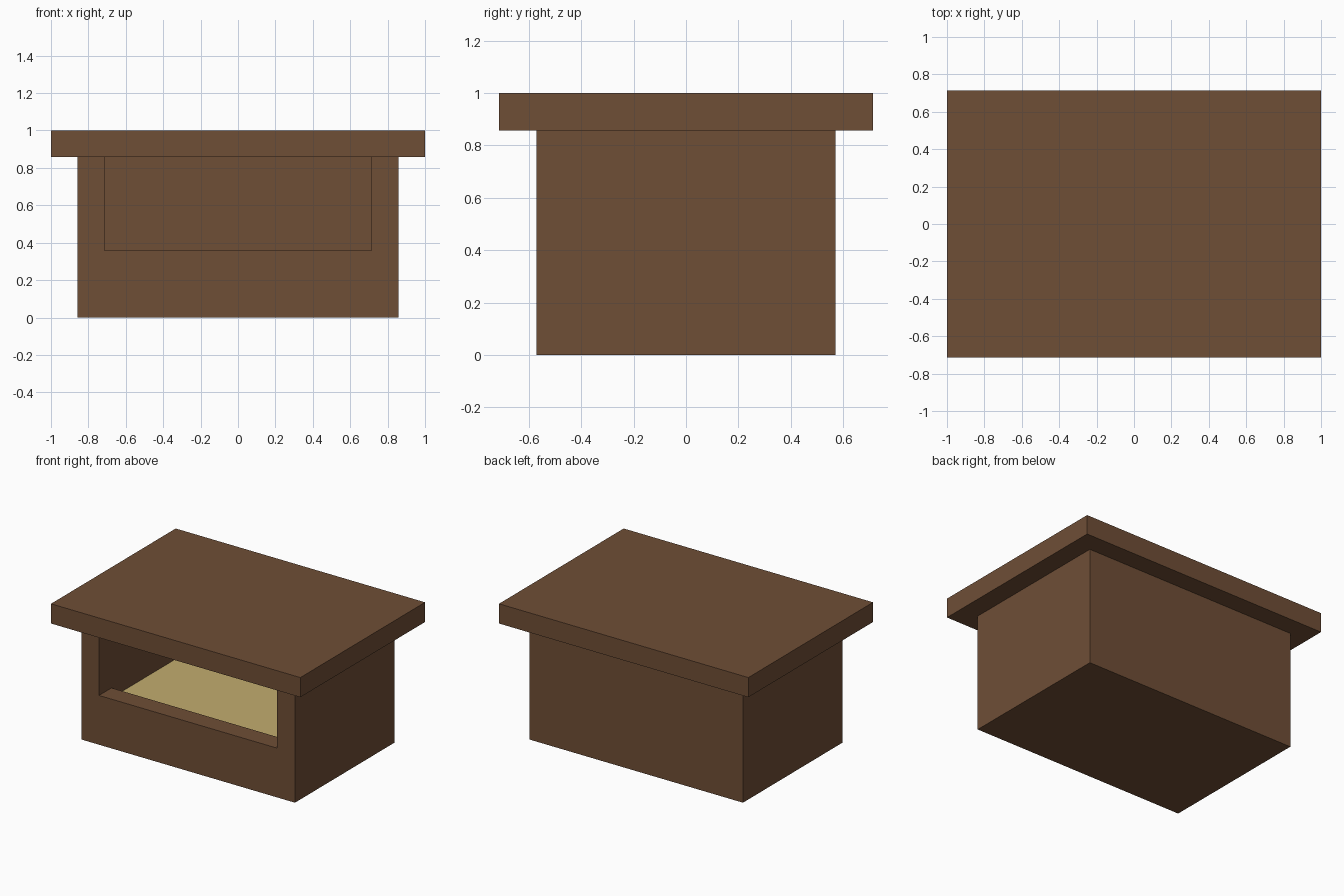
import bpy
import bmesh

if "Cube" in bpy.data.objects:
    bpy.data.objects.remove(bpy.data.objects["Cube"], do_unlink=True)

U = 1 / 7  # board thickness, the module of the whole box


def material(name, srgb):
    colour = [((c / 255 + 0.055) / 1.055) ** 2.4 for c in srgb] + [1]
    mat = bpy.data.materials.new(name)
    mat.use_nodes = True
    mat.diffuse_color = colour
    mat.node_tree.nodes["Principled BSDF"].inputs["Base Color"].default_value = colour
    return mat


def prism(name, profile, half_width, mat):
    """Extrude a closed (y, z) profile along x, symmetric about the centre."""
    bm = bmesh.new()
    face = bm.faces.new([bm.verts.new((-half_width * U, y * U, z * U)) for y, z in profile])
    side = bmesh.ops.extrude_face_region(bm, geom=[face])["geom"]
    moved = [v for v in side if isinstance(v, bmesh.types.BMVert)]
    bmesh.ops.translate(bm, verts=moved, vec=(2 * half_width * U, 0, 0))
    bmesh.ops.recalc_face_normals(bm, faces=bm.faces)
    mesh = bpy.data.meshes.new(name)
    bm.to_mesh(mesh)
    bm.free()
    mesh.materials.append(mat)
    obj = bpy.data.objects.new(name, mesh)
    bpy.context.collection.objects.link(obj)
    return obj


def rect(y, z0, z1):
    return [(-y, z0), (y, z0), (y, z1), (-y, z1)]


wood = material("brown_wood", (111, 78, 54))
straw = material("straw", (195, 172, 110))

# Box body, hollow and open above the low front wall
body = prism("box_body", rect(4, 0, 6), 6, wood)
cavity = prism("cavity_cutter",
               [(-3, 1), (3, 1), (3, 7), (-5, 7), (-5, 2.5), (-3, 2.5)], 5, wood)
cavity.hide_render = True
cut = body.modifiers.new("cavity", 'BOOLEAN')
cut.operation = 'DIFFERENCE'
cut.solver = 'EXACT'
cut.object = cavity
bpy.context.view_layer.objects.active = body
bpy.ops.object.modifier_apply(modifier=cut.name)
bpy.data.objects.remove(cavity, do_unlink=True)

# Bedding filling the floor, just below the sill
prism("straw_bedding", rect(3, 1, 2), 5, straw)

# Flat overhanging roof
prism("roof", rect(5, 6, 7), 7, wood)
